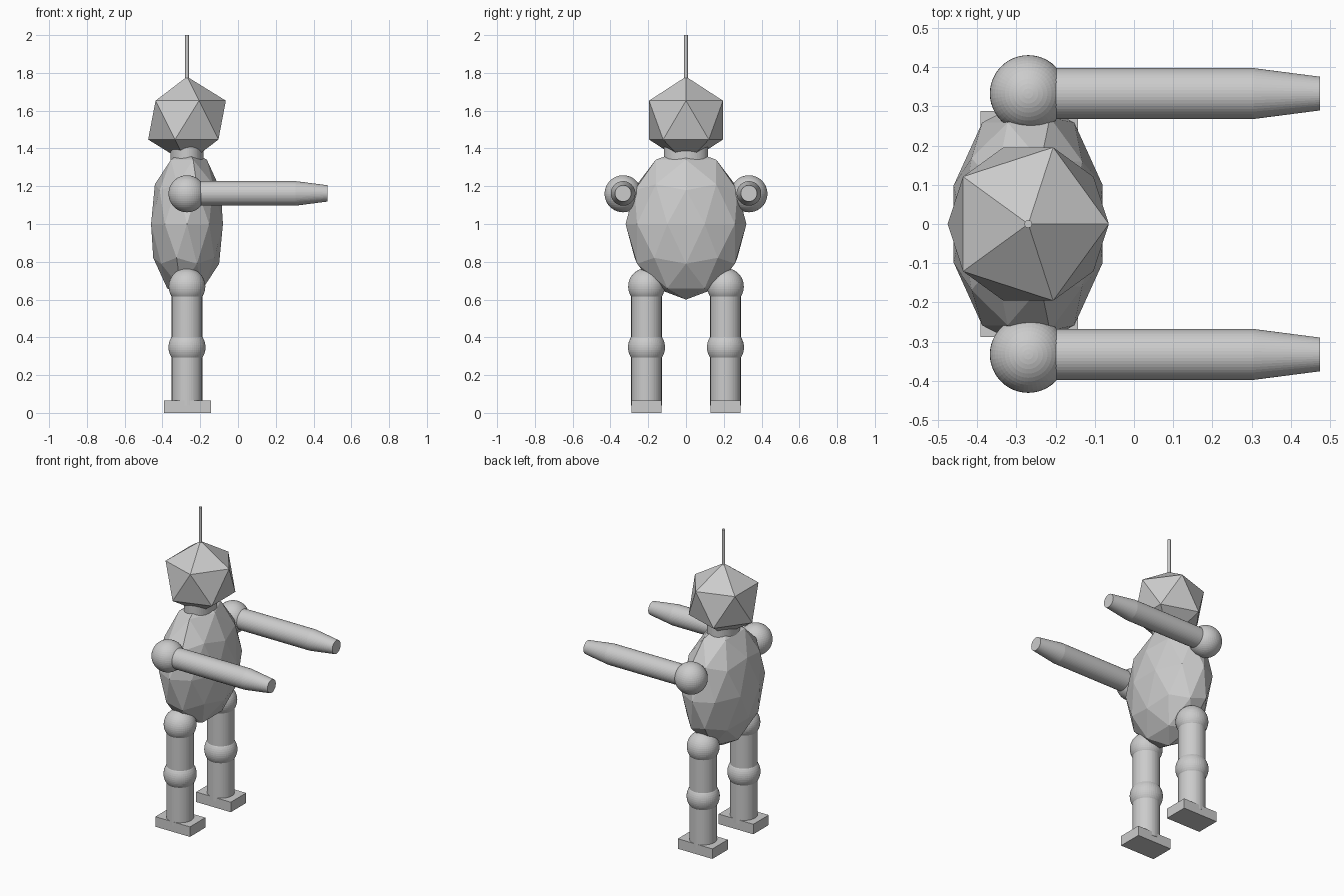
import bpy
import math

if "Cube" in bpy.data.objects:
    bpy.data.objects.remove(bpy.data.objects["Cube"])

X = -0.27  # the figure stands left of centre; its arms reach towards +x

grey = bpy.data.materials.new("light grey")
grey.diffuse_color = (0.6, 0.6, 0.6, 1)
grey.use_nodes = True
grey.node_tree.nodes["Principled BSDF"].inputs["Base Color"].default_value = grey.diffuse_color


def finish(name):
    ob = bpy.context.object
    ob.name = name
    ob.data.materials.append(grey)
    return ob


def ico(name, loc, size, level):
    bpy.ops.mesh.primitive_ico_sphere_add(subdivisions=level, radius=1, location=loc)
    finish(name).scale = size


def ball(name, loc, r):
    bpy.ops.mesh.primitive_uv_sphere_add(segments=48, ring_count=24, radius=r, location=loc)
    finish(name)


def post(name, y, z0, z1, r, sides=48, scale=(1, 1, 1)):
    bpy.ops.mesh.primitive_cylinder_add(vertices=sides, radius=r, depth=z1 - z0,
                                        location=(X, y, (z0 + z1) / 2))
    finish(name).scale = scale


def arm_piece(name, y, x0, x1, r0, r1):
    bpy.ops.mesh.primitive_cone_add(vertices=48, radius1=r0, radius2=r1, depth=x1 - x0,
                                    location=((x0 + x1) / 2, y, 1.162),
                                    rotation=(0, math.pi / 2, 0))
    finish(name)


# Faceted head and body, neck and antenna
ico("head", (X, 0, 1.55), (0.23, 0.23, 0.23), 1)
ico("body", (X, 0, 1.0), (0.2, 0.32, 0.4), 2)
post("neck", 0, 1.30, 1.41, 0.117, scale=(0.75, 1, 1))
post("antenna", 0, 1.74, 2.0, 0.01, 12)

for side, s in (("right", -1), ("left", 1)):
    # Arms: shoulder ball, straight sleeve, tapered tip
    ay = s * 0.333
    ball(side + "_shoulder", (X, ay, 1.16), 0.098)
    arm_piece(side + "_arm", ay, -0.24, 0.305, 0.065, 0.065)
    arm_piece(side + "_hand", ay, 0.305, 0.475, 0.065, 0.043)

    # Legs: hip ball, leg, knee ball, block foot
    ly = s * 0.209
    ball(side + "_hip", (X, ly, 0.669), 0.097)
    post(side + "_leg", ly, 0.04, 0.66, 0.081)
    ball(side + "_knee", (X, ly, 0.347), 0.098)
    bpy.ops.mesh.primitive_cube_add(size=1, location=(X + 0.002, s * 0.21, 0.0325))
    finish(side + "_foot").scale = (0.249, 0.158, 0.065)
